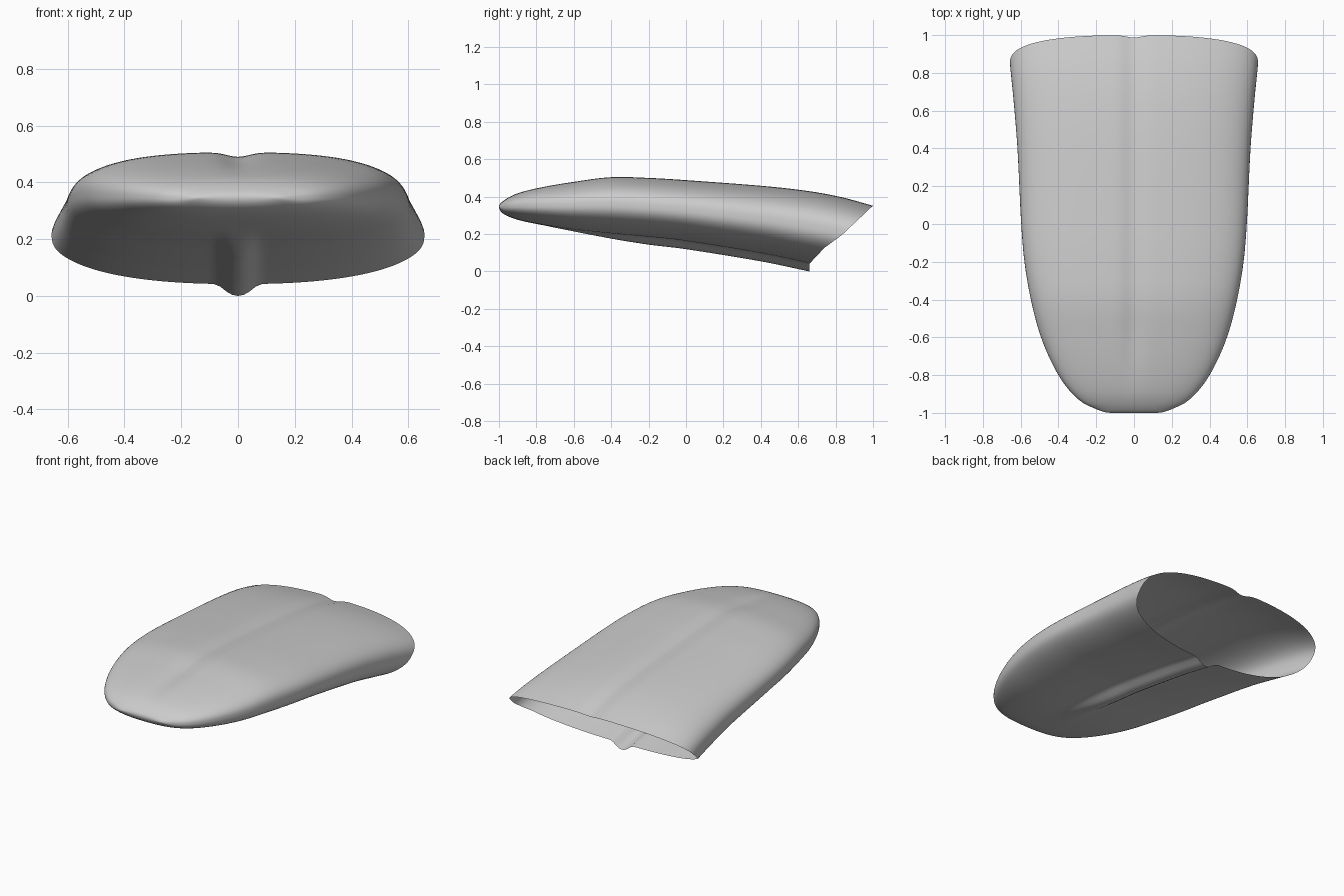
import bpy, bmesh, math

if "Cube" in bpy.data.objects:
    bpy.data.objects.remove(bpy.data.objects["Cube"])

# Profiles along the length: (y, half width, top height, underside height)
STATIONS = [
    (-1.00, 0.12, 0.350, 0.350),
    (-0.98, 0.20, 0.379, 0.315),
    (-0.95, 0.265, 0.399, 0.298),
    (-0.90, 0.325, 0.422, 0.280),
    (-0.80, 0.400, 0.449, 0.258),
    (-0.60, 0.492, 0.484, 0.226),
    (-0.40, 0.546, 0.509, 0.205),
    (-0.20, 0.580, 0.505, 0.187),
    (0.00, 0.597, 0.493, 0.165),
    (0.40, 0.617, 0.463, 0.100),
    (0.66, 0.638, 0.434, 0.046),
    (0.84, 0.656, 0.400, 0.010),
    (1.00, 0.668, 0.356, -0.025),
]
# Slanted open end: (height, y)
RIM = [(0.0, 0.66), (0.045, 0.66), (0.13, 0.74), (0.20, 0.835), (0.28, 0.92), (0.356, 1.0)]
COLS, ROWS = 96, 64


def hermite(xs, ys, x):
    """Smooth interpolation through the given points."""
    x = min(max(x, xs[0]), xs[-1])
    i = max(k for k in range(len(xs) - 1) if xs[k] <= x)

    def slope(k):
        a, b = max(k - 1, 0), min(k + 1, len(xs) - 1)
        return (ys[b] - ys[a]) / (xs[b] - xs[a])
    h = xs[i + 1] - xs[i]
    t = (x - xs[i]) / h
    return ((2*t**3 - 3*t**2 + 1) * ys[i] + (t**3 - 2*t**2 + t) * h * slope(i)
            + (3*t**2 - 2*t**3) * ys[i + 1] + (t**3 - t**2) * h * slope(i + 1))


def lerp(points, x):
    for (x0, y0), (x1, y1) in zip(points, points[1:]):
        if x <= x1:
            return y0 + (y1 - y0) * max(0, (x - x0) / (x1 - x0))
    return points[-1][1]


def ramp(a, b, x):
    t = min(max((x - a) / (b - a), 0), 1)
    return t * t * (3 - 2 * t)


# square-root spacing makes the nose come out round
US = [math.sqrt(s[0] + 1) for s in STATIONS]


def surface(y, a, top):
    u = math.sqrt(max(y + 1, 0))
    w, zt, zb = (hermite(US, [s[k] for s in STATIONS], u) for k in (1, 2, 3))
    mid, half = (zt + zb) / 2, (zt - zb) / 2
    n = 2.6 if top else 2.3
    s = abs(math.sin(a))
    x = w * math.sin(a)
    d = half * max(0, 1 - s ** n) ** (1 / n)
    if top:   # shallow centre groove
        z = mid + d - 0.016 * math.exp(-(x / 0.055) ** 2) * ramp(-0.95, -0.5, y)
    else:     # keel rib under the centre
        z = mid - d - 0.042 * math.exp(-(x / 0.055) ** 4 * 0.4 - (x / 0.07) ** 2) * ramp(-0.8, -0.1, y)
    return x, y, z


def end_y(a, top):
    y = 0.8
    for _ in range(30):
        y = lerp(RIM, surface(y, a, top)[2])
    return y


# Shell: closed nose, open slanted back
bm = bmesh.new()
loop = [(-math.pi/2 + math.pi * i / COLS, True) for i in range(COLS)]
loop += [(math.pi/2 - math.pi * i / COLS, False) for i in range(COLS)]
grid = []
for a, top in loop:
    ye = end_y(a, top)
    grid.append([bm.verts.new(surface(-1 + (ye + 1) * (r / ROWS) ** 1.7, a, top))
                 for r in range(ROWS + 1)])
for c in range(len(grid)):
    p, q = grid[c], grid[(c + 1) % len(grid)]
    for r in range(ROWS):
        bm.faces.new((p[r], p[r + 1], q[r + 1], q[r]))
bmesh.ops.remove_doubles(bm, verts=bm.verts, dist=0.0002)
bmesh.ops.recalc_face_normals(bm, faces=bm.faces)
# make sure the upper skin faces up
bm.normal_update()
bm.faces.ensure_lookup_table()
highest = max(bm.faces, key=lambda f: f.calc_center_median().z)
if highest.normal.z < 0:
    bmesh.ops.reverse_faces(bm, faces=bm.faces)
low = min(v.co.z for v in bm.verts)
bmesh.ops.translate(bm, verts=bm.verts, vec=(0, 0, -low))
for f in bm.faces:
    f.smooth = True
mesh = bpy.data.meshes.new("hollow_shell")
bm.to_mesh(mesh)
bm.free()
obj = bpy.data.objects.new("hollow_shell", mesh)
bpy.context.collection.objects.link(obj)
